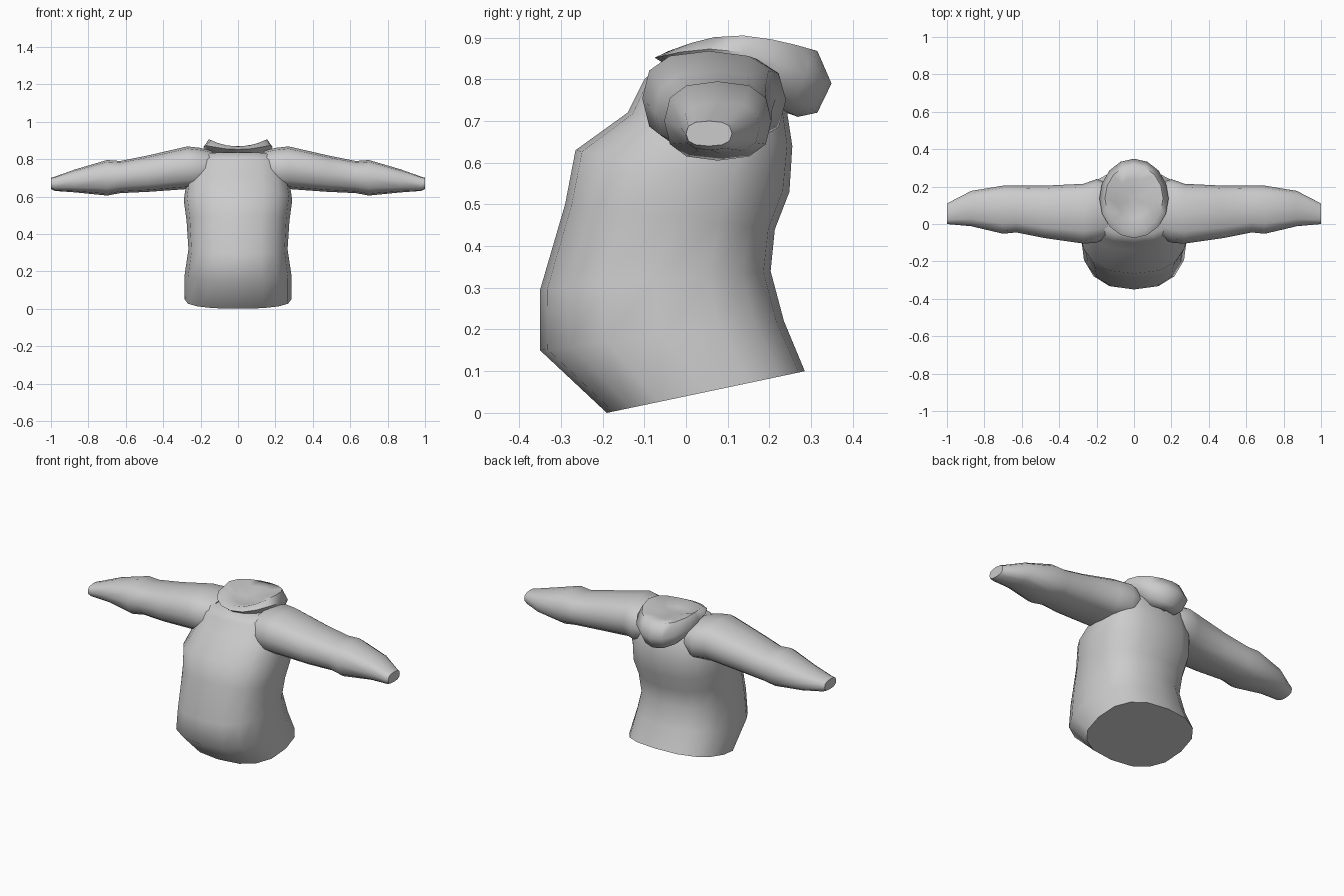
import bpy, bmesh, math

if "Cube" in bpy.data.objects:
    bpy.data.objects.remove(bpy.data.objects["Cube"])

grey = bpy.data.materials.new("grey cloth")
grey.diffuse_color = (0.6, 0.6, 0.6, 1)
grey.use_nodes = True
grey.node_tree.nodes["Principled BSDF"].inputs["Base Color"].default_value = grey.diffuse_color


def superpoint(a, power):
    """Unit rounded-box point at angle a."""
    c, s = math.cos(a), math.sin(a)
    f = lambda v: math.copysign(abs(v) ** (2 / power), v)
    return f(c), f(s)


def loft(name, rings, cap_start=True, cap_end=True, angle=50):
    """Skin a list of equal-length point rings."""
    bm = bmesh.new()
    loops = [[bm.verts.new(p) for p in r] for r in rings]
    n = len(loops[0])
    for a, b in zip(loops, loops[1:]):
        for i in range(n):
            j = (i + 1) % n
            bm.faces.new((a[i], a[j], b[j], b[i]))
    if cap_start:
        bm.faces.new(loops[0][::-1])
    if cap_end:
        bm.faces.new(loops[-1])
    bmesh.ops.recalc_face_normals(bm, faces=bm.faces)
    me = bpy.data.meshes.new(name)
    bm.to_mesh(me)
    bm.free()
    ob = bpy.data.objects.new(name, me)
    me.materials.append(grey)
    bpy.context.collection.objects.link(ob)
    bpy.ops.object.select_all(action='DESELECT')
    ob.select_set(True)
    bpy.context.view_layer.objects.active = ob
    bpy.ops.object.shade_smooth_by_angle(angle=math.radians(angle))
    return ob


def lerp_keys(keys, v):
    """Piecewise linear lookup."""
    for (a, p), (b, q) in zip(keys, keys[1:]):
        if v <= b:
            return p + (q - p) * max(0, v - a) / (b - a)
    return keys[-1][1]


# torso: front y, front z, back y, back z, half width
torso = [(-.19, .0, .285, .10, .285), (-.35, .15, .235, .22, .285),
         (-.35, .295, .203, .34, .265), (-.29, .50, .213, .44, .275),
         (-.265, .63, .248, .53, .29), (-.14, .72, .255, .64, .275),
         (-.10, .80, .235, .77, .25), (-.06, .835, .19, .82, .20)]
rings = []
for yf, zf, yb, zb, hw in torso:
    ring = []
    for i in range(16):
        px, py = superpoint(math.tau * i / 16, 2.5)
        t = (py + 1) / 2
        ring.append((px * hw, yf + (yb - yf) * t, zf + (zb - zf) * t))
    rings.append(ring)
loft("torso", rings)

# sleeves: x, front y, back y, bottom z, top z
sleeve = [(.14, -.07, .22, .66, .845), (.20, -.10, .24, .64, .86),
          (.27, -.105, .215, .64, .868), (.48, -.075, .205, .625, .82),
          (.63, -.045, .205, .618, .79), (.70, -.052, .205, .605, .795),
          (.87, -.012, .177, .622, .745), (.98, -.002, .12, .63, .706),
          (1.0, 0, .11, .64, .70)]
for side, name in ((1, "right_sleeve"), (-1, "left_sleeve")):
    rings = []
    for x, yf, yb, zb, zt in sleeve:
        ring = []
        for i in range(12):
            py, pz = superpoint(math.tau * i / 12, 2.6)
            ring.append((side * x, (yf + yb) / 2 + py * (yb - yf) / 2,
                         (zb + zt) / 2 + pz * (zt - zb) / 2))
        rings.append(ring)
    loft(name, rings)

# folded hood: ring radius and height from front (-1) to back (1)
hood = [(.62, [(-1, .80), (0, .80), (.5, .74), (1, .71)]),
        (.84, [(-1, .83), (0, .83), (.5, .77), (1, .72)]),
        (1.0, [(-1, .852), (-.5, .875), (0, .865), (.5, .83), (1, .79)]),
        (.84, [(-1, .868), (-.5, .90), (0, .905), (.5, .893), (1, .868)]),
        (.5, [(-1, .85), (0, .88), (1, .87)]),
        (.15, [(-1, .855), (1, .86)])]
rings = []
for r, keys in hood:
    ring = []
    for i in range(16):
        a = math.tau * i / 16
        c = -math.cos(a)
        ring.append((.185 * r * math.sin(a), .137 + .212 * r * c,
                     lerp_keys(keys, c)))
    rings.append(ring)
loft("hood", rings, angle=70)
